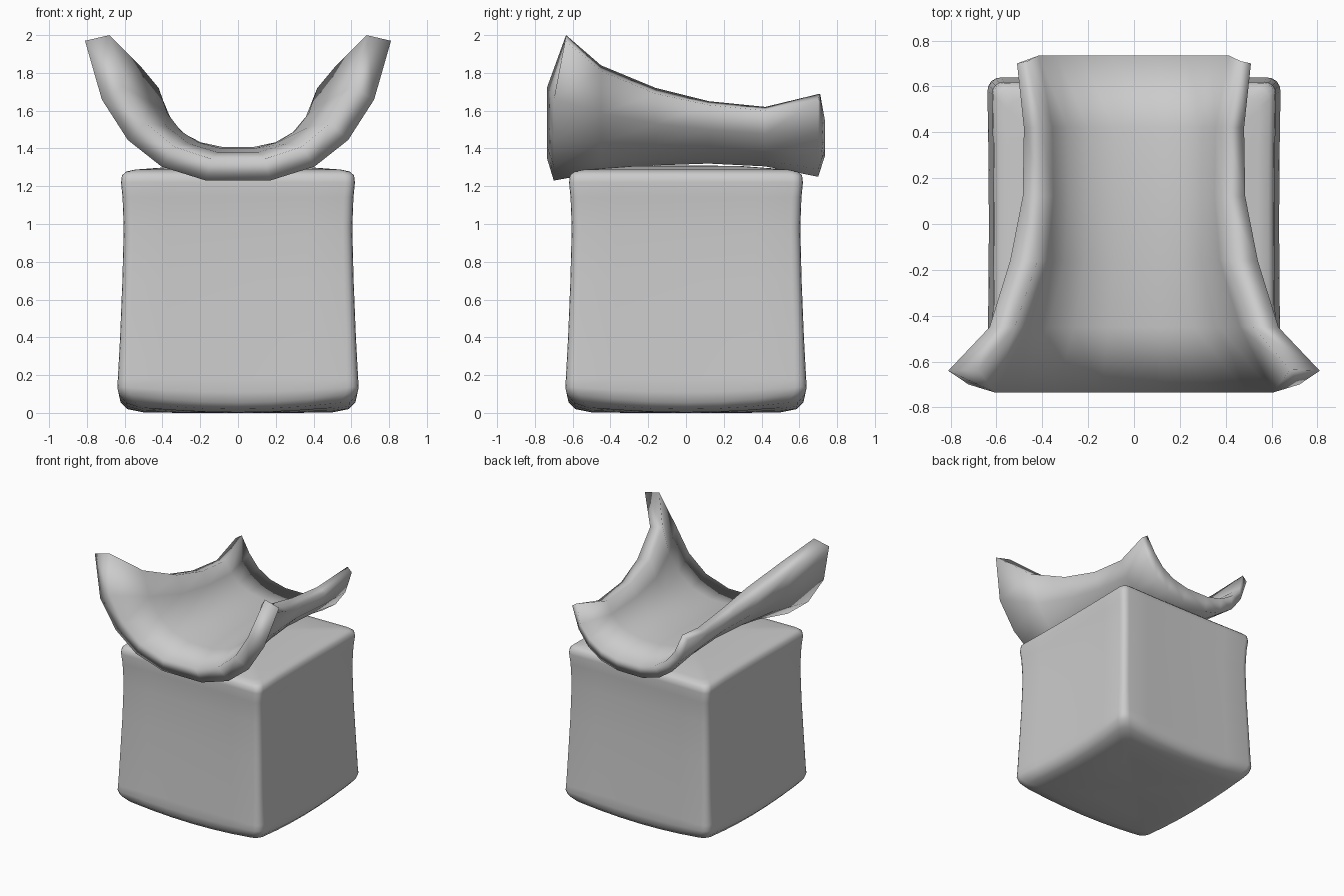
import bpy, bmesh, math

if "Cube" in bpy.data.objects:
    bpy.data.objects.remove(bpy.data.objects["Cube"])


def finish(name, bm):
    bmesh.ops.recalc_face_normals(bm, faces=bm.faces)
    me = bpy.data.meshes.new(name)
    bm.to_mesh(me)
    bm.free()
    for p in me.polygons:
        p.use_smooth = True
    ob = bpy.data.objects.new(name, me)
    bpy.context.collection.objects.link(ob)
    return ob


def bridge(bm, a, b, closed=True):
    n = len(a)
    for i in range(n if closed else n - 1):
        j = (i + 1) % n
        bm.faces.new((a[i], a[j], b[j], b[i]))


# Soft block: rounded-square rings (z, half width, corner radius, corner lift)
def square_ring(bm, z, w, r, lift):
    pts = []
    for k in range(4):
        q = k * math.pi / 2
        for i in range(5):
            t = math.pi / 8 * i
            pts.append((q, w - r + r * math.cos(t), w - r + r * math.sin(t)))
        for i in range(1, 6):
            pts.append((q, (w - r) * (1 - i / 3), w))
    ring = []
    for q, u, v in pts:
        x = u * math.cos(q) - v * math.sin(q)
        y = u * math.sin(q) + v * math.cos(q)
        c = (x * y / (w * w)) ** 2
        s = 1 + 0.012 * c
        ring.append(bm.verts.new((x * s, y * s, z + lift * c)))
    return ring


levels = [
    (0.0, 0.08, 0.02, 0), (0.0, 0.3, 0.04, 0.01), (0.003, 0.5, 0.05, 0.025),
    (0.02, 0.585, 0.06, 0.04), (0.055, 0.622, 0.06, 0.05), (0.11, 0.633, 0.06, 0.03),
    (0.18, 0.63, 0.06, 0), (0.4, 0.618, 0.05, 0), (0.7, 0.606, 0.05, 0),
    (0.98, 0.599, 0.05, 0), (1.14, 0.605, 0.05, 0), (1.22, 0.613, 0.05, 0),
    (1.258, 0.608, 0.05, 0), (1.278, 0.585, 0.05, 0), (1.288, 0.54, 0.05, 0),
    (1.306, 0.3, 0.04, 0), (1.31, 0.08, 0.02, 0)]
bm = bmesh.new()
rings = [square_ring(bm, *l) for l in levels]
for a, b in zip(rings, rings[1:]):
    bridge(bm, a, b)
bm.faces.new(rings[0])
bm.faces.new(rings[-1])
finish("block_base", bm)

# Curved saddle shell: one U profile scaled per station
half = [(0.21, 0.0), (0.5, 0.1), (0.72, 0.29), (0.89, 0.58), (1.0, 1.0)]
profile = [(-x, z) for x, z in reversed(half)] + half

# y outer, y inner, outer (width, rim, floor), inner (width, rim, floor), rim setback
stations = [
    (-0.70, -0.735, (0.81, 1.97, 1.23), (0.68, 2.0, 1.345), (0.06, 0.10)),
    (-0.45, -0.45, (0.63, 1.81, 1.275), (0.52, 1.84, 1.38), (0, 0)),
    (-0.16, -0.16, (0.54, 1.69, 1.31), (0.42, 1.72, 1.40), (0, 0)),
    (0.12, 0.12, (0.485, 1.63, 1.32), (0.395, 1.65, 1.408), (0, 0)),
    (0.42, 0.42, (0.48, 1.60, 1.305), (0.40, 1.62, 1.40), (0, 0)),
    (0.70, 0.735, (0.51, 1.66, 1.25), (0.465, 1.69, 1.36), (0, -0.025))]


def u_points(bm, y, dims, back):
    w, rim, floor = dims
    return [bm.verts.new((x * w, y + (back if z == 1.0 else 0), floor + (rim - floor) * z))
            for x, z in profile]


bm = bmesh.new()
loops = []
for yo, yi, outer, inner, (bo, bi) in stations:
    o = u_points(bm, yo, outer, bo)
    i = u_points(bm, yi, inner, bi)
    loops.append((o, i))
for (o1, i1), (o2, i2) in zip(loops, loops[1:]):
    bridge(bm, o1 + i1[::-1], o2 + i2[::-1])
for o, i in (loops[0], loops[-1]):
    bridge(bm, o, i, closed=False)
finish("curved_saddle", bm)
